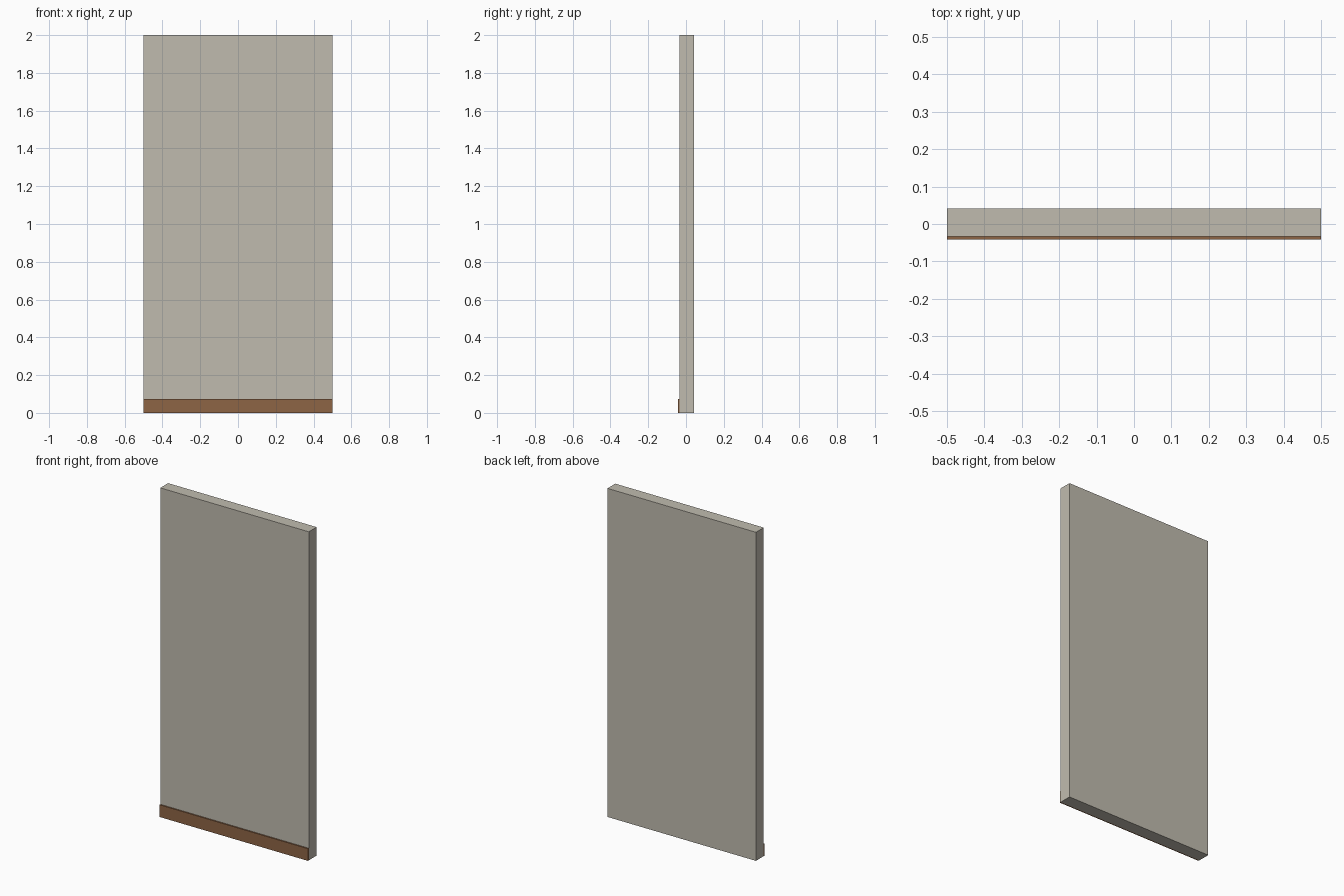
import bpy

if "Cube" in bpy.data.objects:
    bpy.data.objects.remove(bpy.data.objects["Cube"])


def box(name, lo, hi, color):
    size = [b - a for a, b in zip(lo, hi)]
    mid = [(a + b) / 2 for a, b in zip(lo, hi)]
    bpy.ops.mesh.primitive_cube_add(size=1, location=mid)
    ob = bpy.context.object
    ob.name = name
    ob.scale = size
    bpy.ops.object.transform_apply(location=False, rotation=False, scale=True)
    mat = bpy.data.materials.new(name + "_paint")
    mat.diffuse_color = color
    mat.use_nodes = True
    mat.node_tree.nodes["Principled BSDF"].inputs["Base Color"].default_value = mat.diffuse_color
    ob.data.materials.append(mat)
    return ob


WALL_FRONT = -0.0335

# Plastered wall slab
box("wall_panel", (-0.5, WALL_FRONT, 0), (0.5, 0.0415, 2), (0.53, 0.50, 0.43, 1))

# Wooden skirting along the foot of the front face
box("baseboard", (-0.5, -0.0415, 0), (0.5, WALL_FRONT, 0.074), (0.27, 0.13, 0.06, 1))
